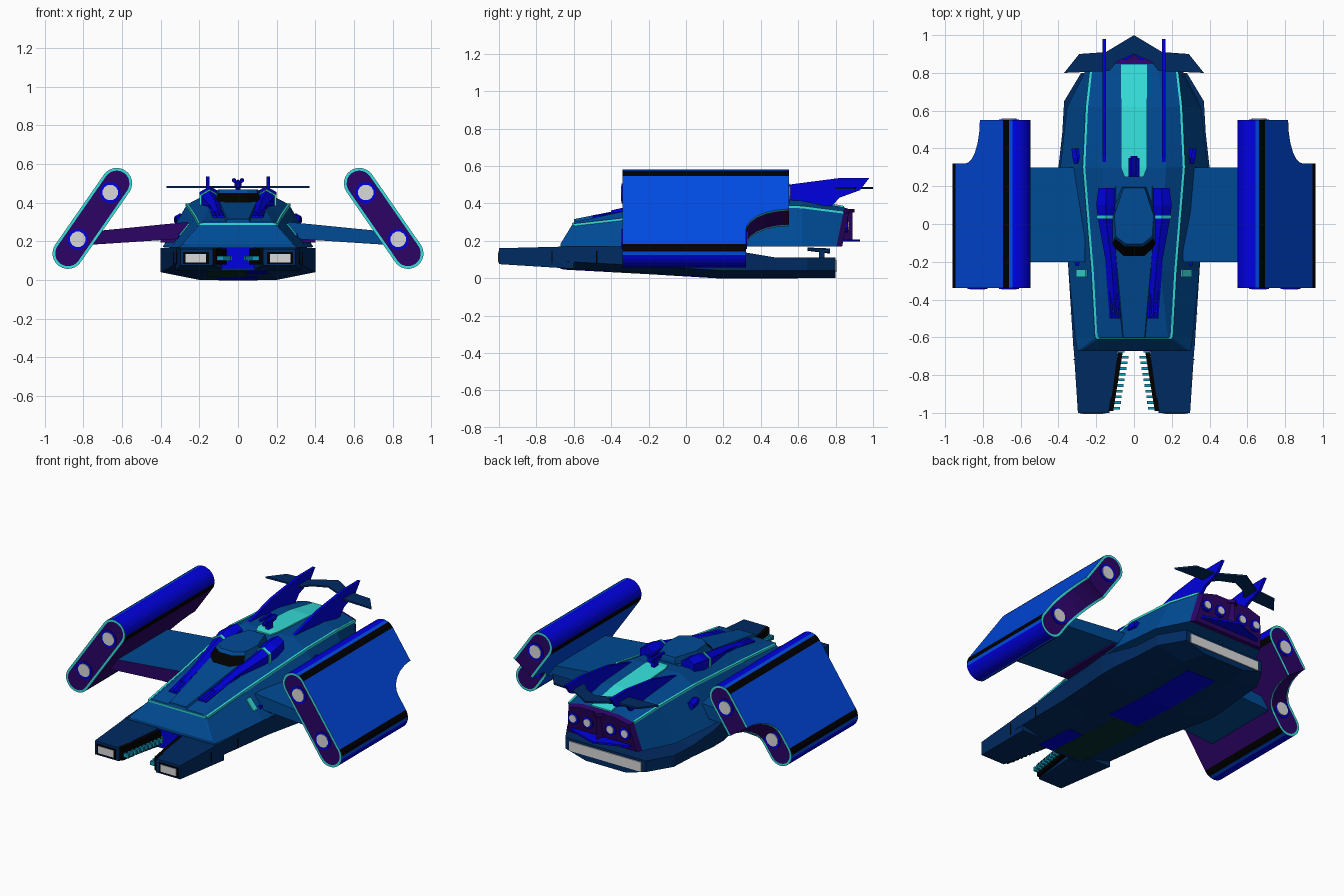
import bpy, bmesh
from math import sin, cos, pi, radians, degrees, atan2, sqrt
from mathutils import Vector

cube = bpy.data.objects.get("Cube")
if cube:
    bpy.data.objects.remove(cube, do_unlink=True)

COLOURS = {
    "hull blue": (0, .07, .3), "navy": (0, .023, .12), "panel blue": (0, .068, .76),
    "indigo": (0, 0, .75), "purple": (.024, .001, .13), "teal": (.035, .75, .72),
    "black": (0, 0, 0), "white": (.7, .7, .7), "cyan": (.005, .33, .5),
    "dark green": (.002, .03, .03)}
MATS = {}
for key, rgb in COLOURS.items():
    m = bpy.data.materials.new(key)
    m.use_nodes = True
    m.diffuse_color = (*rgb, 1)
    m.node_tree.nodes["Principled BSDF"].inputs["Base Color"].default_value = (*rgb, 1)
    MATS[key] = m
KEYS = list(MATS)
BOTH = (1, -1)


def build(name, verts, faces, mat, sides=(1,), rim=()):
    """Make a mesh for each side; mat is a colour name or a rule on (centre, normal)."""
    for side in sides:
        label = name if len(sides) == 1 else ("left_" if side > 0 else "right_") + name
        bm = bmesh.new()
        vs = [bm.verts.new((x * side, y, z)) for x, y, z in verts]
        for f in faces:
            bm.faces.new([vs[i] for i in f])
        bmesh.ops.remove_doubles(bm, verts=bm.verts[:], dist=.0001)
        bmesh.ops.recalc_face_normals(bm, faces=bm.faces[:])
        bm.normal_update()
        for f in bm.faces:
            c, n = f.calc_center_median(), f.normal.copy()
            c.x, n.x = c.x * side, n.x * side
            f.material_index = KEYS.index(mat if isinstance(mat, str) else mat(c, n))
        for test in rim:
            cap = [f for f in bm.faces if all(test(v.co.y) for v in f.verts)]
            for f in cap:
                f.material_index = KEYS.index("purple")
            edge = bmesh.ops.inset_region(bm, faces=cap, thickness=.014, use_even_offset=True)
            for f in edge["faces"]:
                f.material_index = KEYS.index("teal")
        me = bpy.data.meshes.new(label)
        bm.to_mesh(me)
        bm.free()
        for k in KEYS:
            me.materials.append(MATS[k])
        bpy.context.collection.objects.link(bpy.data.objects.new(label, me))


def loft(name, rings, mat, sides=(1,)):
    n = len(rings[0])
    faces = [(i * n + j, i * n + (j + 1) % n, (i + 1) * n + (j + 1) % n, (i + 1) * n + j)
             for i in range(len(rings) - 1) for j in range(n)]
    faces += [tuple(range(n)), tuple(range((len(rings) - 1) * n, len(rings) * n))]
    build(name, [p for r in rings for p in r], faces, mat, sides)


def prism(name, outline, axis, lo, hi, mat, sides=(1,)):
    place = {"x": lambda a, b, h: (h, a, b), "y": lambda a, b, h: (a, h, b),
             "z": lambda a, b, h: (a, b, h)}[axis]
    loft(name, [[place(a, b, h) for a, b in outline] for h in (lo, hi)], mat, sides)


def box(name, x, y, z, mat, sides=(1,)):
    prism(name, [(x[0], y[0]), (x[1], y[0]), (x[1], y[1]), (x[0], y[1])], "z", *z, mat, sides)


def plate(name, stations, mat, x=0):
    """Thin strip centred on x through stations of (y, z, half width)."""
    loft(name, [[(x - w, y, z), (x + w, y, z), (x + w, y, z + .008), (x - w, y, z + .008)]
                for y, z, w in stations], mat)


def rod(name, path, mat, sides=(1,), count=6):
    """Path of (x, y, z, radius), running along y."""
    loft(name, [[(x + r * cos(2 * pi * (k + .5) / count), y, z + r * sin(2 * pi * (k + .5) / count))
                 for k in range(count)] for x, y, z, r in path], mat, sides)


def mirrored(half):
    """Close a half outline of (x, z) across the centre line."""
    return half + [(-x, z) for x, z in reversed(half)]


# Lower hull: y, half width, bottom, top
lower = [(-.67, .32, .05, .17), (-.2, .35, .025, .17), (.2, .4, 0, .165), (.3, .4, 0, .14),
         (.48, .38, 0, .11), (.65, .37, 0, .11), (.8, .28, 0, .11)]
loft("lower_hull", [[(x, y, z) for x, z in mirrored([(w * .5, b), (w, b + .04), (w, t)])]
                    for y, w, b, t in lower], "navy")
box("rear_light_strip", (-.25, .25), (.798, .806), (.035, .095), "white")
plate("belly_strip", [(-.1, .015, .1), (.2, -.003, .1), (.6, -.003, .1)], "indigo")
plate("belly_front_panel", [(-.64, .045, .1), (-.2, .021, .1), (-.1, .015, .1)], "dark green", -.06)
plate("belly_bay_panel", [(-.66, .046, .05), (-.4, .032, .05)], "indigo", .1)

# Front prongs with lights and teeth
prong = []
for y, inner, outer, b, t in ((-1, .13, .297, .075, .16), (-.6, .075, .323, .05, .17)):
    prong.append([(inner, y, b), (outer, y, b), (outer, y, t), (inner, y, t)])
loft("front_prong", prong, "navy", BOTH)
box("prong_light_frame", (.15, .285), (-1.002, -.99), (.082, .145), "black", BOTH)
box("prong_light", (.165, .272), (-1.005, -.99), (.09, .135), "white", BOTH)
strip = [(.11, -.99), (.135, -.99), (.085, -.68), (.06, -.68)]
prism("prong_inner_rail", strip, "z", .08, .162, "black", BOTH)
for i in range(10):
    y = -.975 + i * .03
    x = .11 - i * .005
    box(f"prong_tooth_{i}", (x - .035, x + .01), (y - .007, y + .007), (.1, .125), "cyan", BOTH)
box("front_bay_wall", (-.11, .11), (-.672, -.66), (.06, .165), "indigo")
box("front_bay_lamp", (.05, .1), (-.68, -.67), (.095, .125), "cyan", BOTH)
for y in (-.72, -.48):
    box("side_panel_seam", (.3, .319 + (y + .72) * .07), (y, y + .006), (.08, .145), "black", BOTH)

# Upper hull: y, base width, edge width, edge height, top width, top height
upper = [(-.67, .3, .295, .18, .28, .185), (-.6, .31, .2, .285, .18, .3),
         (-.25, .345, .22, .325, .14, .375), (.3, .39, .265, .39, .17, .44),
         (.62, .355, .25, .38, .15, .42), (.805, .26, .225, .352, .13, .378),
         (.835, .24, .21, .345, .12, .368)]


def upper_ring(y, bw, ew, ez, tw, tz):
    lean = .2 if y > .8 else 0
    return [(x, y + (z - .17) * lean, z) for x, z in mirrored([(bw, .17), (ew, ez), (tw, tz)])]


loft("upper_hull", [upper_ring(*s) for s in upper],
     lambda c, n: "purple" if c.y > .8 else "hull blue")
rod("edge_trim", [(ew, y + (.036 if y > .8 else 0), ez, .0095)
                  for y, bw, ew, ez, tw, tz in upper[1:-1]], "teal", BOTH, 4)
box("front_trim", (-.2, .2), (-.61, -.598), (.279, .294), "teal")
plate("rear_deck_stripe", [(.25, .436, .05), (.3, .44, .07), (.62, .42, .07), (.845, .378, .07)],
      "teal")
lamp = [(.25, .29), (.3, .228), (.306, .232), (.256, .294)]
prism("side_lamp", lamp, "y", -.28, -.24, "teal", BOTH)
box("side_lamp_mount", (.28, .31), (-.22, -.2), (.18, .24), "indigo", BOTH)
rod("side_pod", [(.3, .32, .315, .02), (.3, .35, .315, .03), (.31, .4, .31, .024)], "indigo", BOTH)

# Rear engines, divider and lower lip
for i, x in enumerate((.08, .18)):
    rod(f"rear_engine_ring_{i}", [(x, .85, .28, .037), (x, .867, .28, .037)], "indigo", BOTH, 10)
    rod(f"rear_engine_light_{i}", [(x, .85, .28, .024), (x, .872, .28, .024)], "white", BOTH, 10)
prism("rear_lip", [(-.24, .76), (.24, .76), (.2, .86), (0, .93), (-.2, .86)], "z", .195, .207,
      "indigo")
prism("rear_brow", [(-.1, .82), (.1, .82), (0, .9)], "z", .35, .37, "purple")
prism("rear_divider", [(-.03, .82), (.03, .82), (0, .89)], "z", .207, .35, "purple")

# Nose ridge and cockpit
loft("nose_ridge", [[(-w, y, z - .05), (w, y, z - .05), (w * .8, y, z), (-w * .8, y, z)]
                    for y, w, z in ((-.6, .07, .315), (-.15, .12, .405), (.2, .12, .43))],
     "hull blue")


def cockpit_ring(k, back, z):
    half = [(.055, -.17), (.12, -.12), (.13, .02), (.07, .2)]
    return [(x * k, y * k + back, z) for x, y in mirrored(half)]


loft("cockpit", [cockpit_ring(1, 0, .37), cockpit_ring(1, 0, .4), cockpit_ring(.85, .025, .45),
                 cockpit_ring(.8, .03, .468)],
     lambda c, n: "black" if n.y < -.3 and .4 < c.z < .45 else "hull blue")

# Long guns beside the cockpit
rod("gun_body", [(.105, -.4, .34, .022), (.12, -.2, .375, .034), (.145, 0, .405, .047),
                 (.15, .1, .425, .058), (.145, .19, .435, .05)], "indigo", BOTH)
rod("gun_band", [(.148, .03, .41, .058), (.149, .045, .412, .059)], "teal", BOTH)
for i, dx in enumerate((-.015, .005, .025)):
    rod(f"gun_barrel_{i}", [(.095 + dx, -.5, .325, .011), (.115 + dx, -.2, .375, .014)],
        "indigo", BOTH)

# Small turrets
rod("top_turret", [(0, .25, .49, .01), (0, .28, .49, .02), (0, .36, .5, .02)], "indigo")
rod("top_turret_barrel", [(.02, .25, .512, .01), (.02, .35, .516, .012)], "indigo", BOTH)
box("top_turret_post", (-.012, .012), (.29, .33), (.42, .49), "indigo")
box("rear_turret_post", (-.012, .012), (.71, .74), (.1, .15), "navy")
rod("rear_turret_gun", [(0, .65, .155, .009), (0, .77, .145, .014)], "navy")

# Tail fins and spoiler
fin = [(.3, .43), (.55, .5), (.82, .535), (.98, .535), (.93, .47), (.82, .43), (.78, .385),
       (.55, .39)]
prism("tail_fin", fin, "x", .148, .166, "indigo", BOTH)
spoiler = [(.0, .9), (.09, .86), (.13, .81), (.37, .8), (.29, .9), (.15, .91), (0, 1)]
prism("spoiler", spoiler, "z", .476, .486, "navy", BOTH)

# Wings
wing = [[(x, -.2, lo), (x, .3, lo), (x, .3, hi), (x, -.2, hi)]
        for x, lo, hi in ((.26, .215, .3), (.765, .182, .25))]
loft("left_wing", wing, "hull blue")
loft("right_wing", [[(-x, y, z) for x, y, z in r] for r in wing],
     lambda c, n: "purple" if n.y < -.8 else "hull blue")
box("wing_root_panel", (.31, .4), (-.18, .28), (.195, .215), "purple", BOTH)

# Outer pods: slanted capsule section with a scooped rear
top, end, R = Vector((.628, 0, .5)), Vector((.88, 0, .137)), .08
L = (end - top).length
down = (end - top) / L
out = Vector((-down.z, 0, down.x))
SCOOP, FLOOR = .215, .35


def pod_back(s):
    if s <= SCOOP:
        return .55
    if s >= FLOOR:
        return .32
    return .55 - .23 * sqrt(1 - ((FLOOR - s) / (FLOOR - SCOOP)) ** 2)


arc = [radians(a) for a in range(90, 0, -15)]
rows = [(-R * sin(a), R * cos(a)) for a in arc]
rows += [(0, R)]
rows += [(SCOOP + (FLOOR - SCOOP) * k, R) for k in (0, .01, .04, .15, .33, .55, .78, 1)]
rows += [(L, R)]
rows += [(L + R * sin(a), R * cos(a)) for a in reversed(arc)]
pod_verts, pod_faces = [], []
for s, w in rows:
    for u in (w, -w):
        p = top + down * s + out * u
        pod_verts += [(p.x, -.34, p.z), (p.x, pod_back(s), p.z)]
for i in range(0, len(pod_verts) - 4, 4):
    pod_faces += [(i + a, i + b, i + b + 4, i + a + 4) for a, b in ((0, 1), (2, 3), (0, 2), (1, 3))]


def pod_colour(inner):
    """Black stripes border both flat faces; inner is the colour of the inward one."""
    def rule(c, n):
        p = c - top
        s, u = p.dot(down), p.dot(out)
        if 0 <= s <= L:
            return "panel blue" if u > 0 else inner
        turn = degrees(atan2(max(-s, s - L), abs(u)))
        if turn < 30:
            return "black"
        return "panel blue" if turn < 45 and (u > 0 or s > 0) else "indigo"
    return rule


for name, side, inner in (("left", 1, "panel blue"), ("right", -1, "purple")):
    build(name + "_outer_pod", pod_verts, pod_faces, pod_colour(inner), (side,),
          (lambda y: y < -.3, lambda y: y > -.3))

# Round lights at both ends of each pod
for place, s, rear in (("upper", .058, .55), ("lower", .353, .322)):
    p = top + down * s
    for tip, y, step in (("front", -.34, -1), ("rear", rear, 1)):
        for part, r, h, mat in (("ring", .055, .004, "indigo"), ("light", .041, .008, "white")):
            rod(f"pod_{place}_{tip}_{part}", [(p.x, y - step * .01, p.z, r), (p.x, y + step * h, p.z, r)],
                mat, BOTH, 12)
